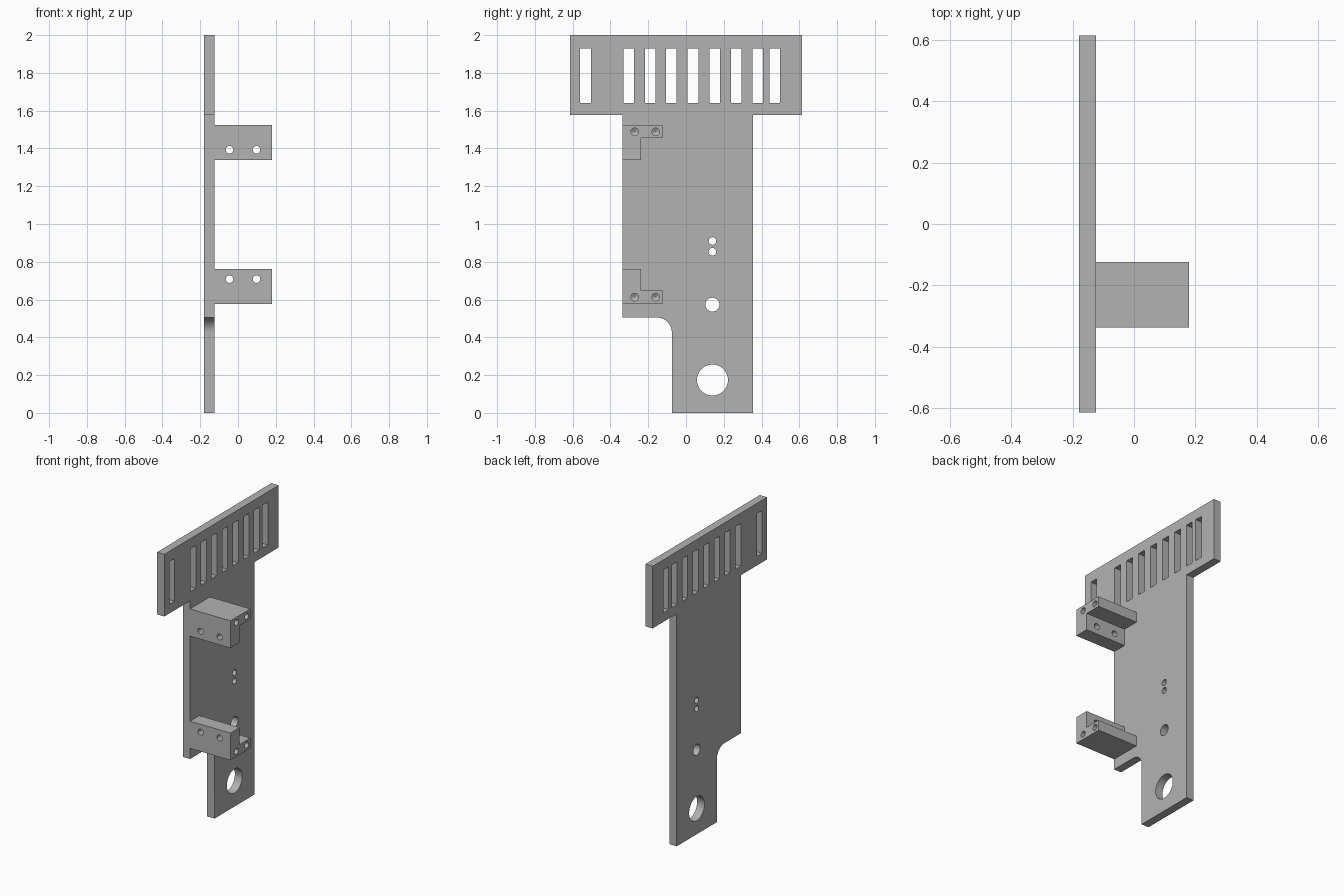
import bpy, bmesh, math
from mathutils import Matrix, Vector

cube = bpy.data.objects.get("Cube")
if cube:
    bpy.data.objects.remove(cube, do_unlink=True)

grey = bpy.data.materials.new("plain grey")
grey.use_nodes = True
grey.diffuse_color = (0.45, 0.45, 0.45, 1)
grey.node_tree.nodes["Principled BSDF"].inputs["Base Color"].default_value = (0.45, 0.45, 0.45, 1)

BACK, FACE, END = -0.179, -0.124, 0.179   # x of plate back, plate face, bracket end
HOLE = 0.02


def arc(y, z, r, start=0, sweep=360, steps=48):
    count = steps if sweep == 360 else steps + 1
    angles = [math.radians(start + sweep * i / steps) for i in range(count)]
    return [(y + r * math.cos(a), z + r * math.sin(a)) for a in angles]


def link(name, mesh):
    obj = bpy.data.objects.new(name, mesh)
    bpy.context.collection.objects.link(obj)
    return obj


def bake(obj):
    """Replace an object by its evaluated mesh."""
    bpy.context.view_layer.update()
    deps = bpy.context.evaluated_depsgraph_get()
    mesh = bpy.data.meshes.new_from_object(obj.evaluated_get(deps))
    name = obj.name
    mesh.transform(obj.matrix_world)
    bpy.data.objects.remove(obj, do_unlink=True)
    bm = bmesh.new()
    bm.from_mesh(mesh)
    bmesh.ops.remove_doubles(bm, verts=bm.verts, dist=0.0001)
    bmesh.ops.dissolve_limit(bm, angle_limit=0.01, verts=bm.verts, edges=bm.edges)
    bmesh.ops.recalc_face_normals(bm, faces=bm.faces)
    bm.to_mesh(mesh)
    bm.free()
    mesh.materials.clear()
    mesh.materials.append(grey)
    result = link(name, mesh)
    bpy.ops.object.select_all(action='DESELECT')
    result.select_set(True)
    bpy.context.view_layer.objects.active = result
    bpy.ops.object.shade_smooth_by_angle(angle=math.radians(30))
    return result


def extrude(name, loops, x0, x1):
    """Extrude closed y-z loops (outline, then holes) along x."""
    curve = bpy.data.curves.new(name, 'CURVE')
    curve.dimensions = '2D'
    curve.fill_mode = 'BOTH'
    curve.extrude = (x1 - x0) / 2
    for loop in loops:
        spline = curve.splines.new('POLY')
        spline.points.add(len(loop) - 1)
        for point, (y, z) in zip(spline.points, loop):
            point.co = (y, z, 0, 1)
        spline.use_cyclic_u = True
    obj = link(name, curve)
    obj.matrix_world = Matrix(((0, 0, 1, (x0 + x1) / 2), (1, 0, 0, 0), (0, 1, 0, 0), (0, 0, 0, 1)))
    return bake(obj)


# Back plate: wide head, body, and a leg with a rounded inner corner
outline = [(-0.614, 2), (-0.614, 1.578), (-0.337, 1.578), (-0.337, 0.505)]
outline += arc(-0.155, 0.425, 0.08, 90, -90, 16)
outline += [(-0.075, 0), (0.355, 0), (0.355, 1.578), (0.614, 1.578), (0.614, 2)]
slots = [[(y - 0.028, 1.64), (y + 0.028, 1.64), (y + 0.028, 1.93), (y - 0.028, 1.93)]
         for y in (-0.532, -0.304, -0.19, -0.077, 0.037, 0.152, 0.267, 0.379, 0.469)]
holes = [arc(0.14, z, r) for z, r in
         ((0.91, HOLE), (0.853, HOLE), (0.573, 0.037), (0.174, 0.082))]
extrude("back_plate", [outline] + slots + holes, BACK, FACE)


def add_drill(bm, position, direction, length, tip):
    """Add a drill shape: a straight shank, ending in a cone when tip is above zero."""
    turn = Vector((0, 0, 1)).rotation_difference(Vector(direction)).to_matrix().to_4x4()
    place = Matrix.Translation(position) @ turn
    shank = bmesh.ops.create_cone(bm, cap_ends=True, segments=32, radius1=HOLE, radius2=HOLE,
                                  depth=length, matrix=place)
    if tip:
        cap = max({f for v in shank["verts"] for f in v.link_faces},
                  key=lambda f: f.calc_center_median().dot(Vector(direction)))
        centre = bmesh.ops.poke(bm, faces=[cap])["verts"][0]
        centre.co += Vector(direction) * tip


# Two L-shaped brackets, the lower one mirrored in height
for name, base, way in (("upper_bracket", 1.524, -1), ("lower_bracket", 0.577, 1)):
    profile = [(-0.337, 0), (-0.124, 0), (-0.124, 0.07), (-0.238, 0.07), (-0.238, 0.185), (-0.337, 0.185)]
    bracket = extrude(name, [[(y, base + way * h) for y, h in profile]], FACE, END)

    bm = bmesh.new()
    for y in (-0.272, -0.161):      # blind holes in the end
        add_drill(bm, (END, y, base + way * 0.036), (-1, 0, 0), 0.24, 0.012)
    for x in (-0.045, 0.098):       # through holes in the side
        add_drill(bm, (x, -0.288, base + way * 0.131), (0, 1, 0), 0.16, 0)
    mesh = bpy.data.meshes.new("drills")
    bm.to_mesh(mesh)
    bm.free()
    drills = link("drills", mesh)
    drills.hide_render = True

    cut = bracket.modifiers.new("drill holes", 'BOOLEAN')
    cut.operation = 'DIFFERENCE'
    cut.solver = 'EXACT'
    cut.object = drills
    bake(bracket).name = name
    bpy.data.objects.remove(drills, do_unlink=True)
